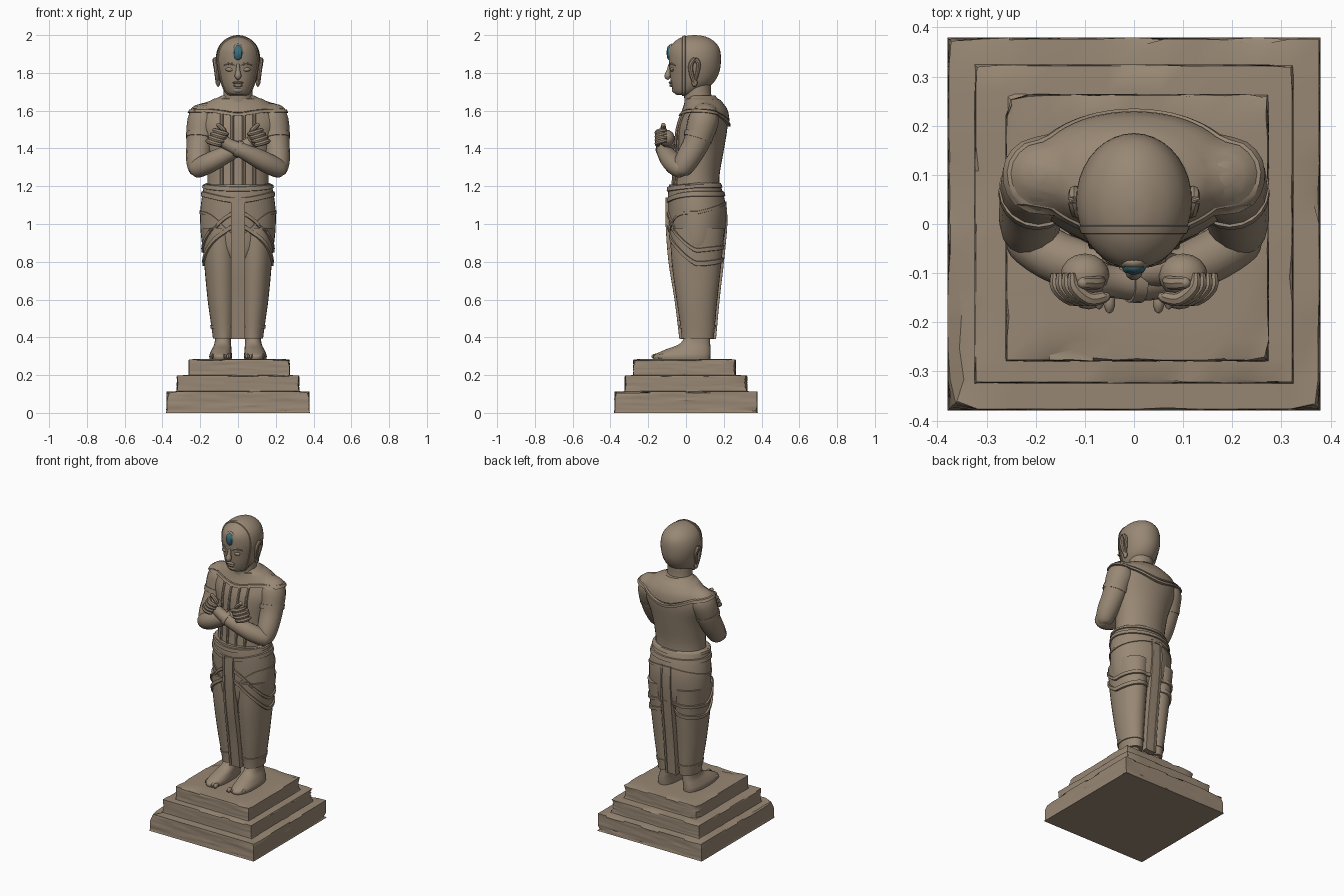
import bpy, bmesh, math, random
from mathutils import Vector, noise
from mathutils.bvhtree import BVHTree

if "Cube" in bpy.data.objects:
    bpy.data.objects.remove(bpy.data.objects["Cube"])

random.seed(4)
TAU = math.tau


def material(name, col):
    m = bpy.data.materials.new(name)
    m.diffuse_color = (*col, 1)
    m.use_nodes = True
    m.node_tree.nodes["Principled BSDF"].inputs["Base Color"].default_value = m.diffuse_color
    return m


STONE = material("tan_stone", (0.315, 0.245, 0.175))
TEAL = material("teal_gem", (0.045, 0.16, 0.20))


def finish(name, bm, mat=STONE, angle=40):
    bmesh.ops.recalc_face_normals(bm, faces=bm.faces[:])
    me = bpy.data.meshes.new(name)
    bm.to_mesh(me)
    bm.free()
    me.materials.append(mat)
    ob = bpy.data.objects.new(name, me)
    bpy.context.collection.objects.link(ob)
    bpy.ops.object.select_all(action='DESELECT')
    ob.select_set(True)
    bpy.context.view_layer.objects.active = ob
    bpy.ops.object.shade_smooth_by_angle(angle=math.radians(angle))
    return ob


def spline(pts, steps=4):
    """Smooth curve through tuples of any length."""
    out, n = [], len(pts)
    for i in range(n - 1):
        a, b, c, d = (pts[max(i - 1, 0)], pts[i], pts[i + 1], pts[min(i + 2, n - 1)])
        for s in range(steps):
            t = s / steps
            out.append([q + .5 * t * (r - p + t * (2*p - 5*q + 4*r - s4 + t * (3*(q - r) + s4 - p)))
                        for p, q, r, s4 in zip(a, b, c, d)])
    return out + [list(pts[-1])]


def skin(name, rings, closed_ends=True, mat=STONE):
    bm = bmesh.new()
    vs = [[bm.verts.new(p) for p in ring] for ring in rings]
    n = len(vs[0])
    for a, b in zip(vs, vs[1:]):
        for i in range(n):
            bm.faces.new((a[i], a[(i+1) % n], b[(i+1) % n], b[i]))
    if closed_ends:
        bm.faces.new(vs[0])
        bm.faces.new(vs[-1])
    return finish(name, bm, mat)


def spow(v, e):
    return math.copysign(abs(v) ** e, v)


def loft(name, secs, n=28, e=1.0, steps=4):
    """Stack of horizontal sections (z, cx, cy, rx, ry)."""
    return skin(name, [[(cx + rx * spow(math.cos(TAU*i/n), e), cy + ry * spow(math.sin(TAU*i/n), e), z)
                        for i in range(n)] for z, cx, cy, rx, ry in spline(secs, steps)])


def tube(name, pts, n=16):
    """Limb through points (x, y, z, radius)."""
    ps = spline(pts)
    whole = Vector(ps[-1][:3]) - Vector(ps[0][:3])
    ref = Vector((0, 1, 0)) if abs(whole.y) < .7 * whole.length else Vector((1, 0, 0))
    rings = []
    for i, p in enumerate(ps):
        t = (Vector(ps[min(i+1, len(ps)-1)][:3]) - Vector(ps[max(i-1, 0)][:3])).normalized()
        u = t.cross(ref).normalized()
        w = t.cross(u)
        rings.append([Vector(p[:3]) + p[3] * (u * math.cos(TAU*k/n) + w * math.sin(TAU*k/n)) for k in range(n)])
    return skin(name, rings)


def ball(name, loc, size, seg=16, mat=STONE):
    bm = bmesh.new()
    bmesh.ops.create_uvsphere(bm, u_segments=seg, v_segments=max(seg // 2, 4), radius=1)
    for v in bm.verts:
        v.co = Vector(a * b for a, b in zip(v.co, size)) + Vector(loc)
    return finish(name, bm, mat)


def surface(*obs):
    verts, polys = [], []
    for o in obs:
        k = len(verts)
        verts += [v.co.copy() for v in o.data.vertices]
        polys += [[k + i for i in p.vertices] for p in o.data.polygons]
    return BVHTree.FromPolygons(verts, polys)


def around_z(t, h):
    return Vector((0, .06, h)), Vector((math.cos(t), math.sin(t), 0))


def around_y(t, h):
    return Vector((0, h, 1.84)), Vector((math.cos(t), 0, math.sin(t)))


def band(name, tree, low, high, off=.009, axis=around_z, n=72, rows=5):
    """Raised cloth strip hugging a surface between two height rules."""
    rings = []
    for r in range(rows + 1):
        ring, edge = [], r in (0, rows)
        for i in range(n):
            t = TAU * i / n
            u = min(max((r - .5) / (rows - 1), 0), 1) if not edge else r / rows
            c, d = axis(t, low(t) + (high(t) - low(t)) * u)
            hit = tree.ray_cast(c + d, -d)[0] or c + d * .08
            ring.append(hit + d * (-.006 if edge else off))
        rings.append(ring)
    return skin(name, rings, False)


def slab(name, z0, z1, x0, x1, y0, y1, chip):
    """Stone step with worn, chipped edges."""
    bm = bmesh.new()
    bmesh.ops.create_cube(bm, size=2)
    bmesh.ops.subdivide_edges(bm, edges=bm.edges[:], cuts=11, use_grid_fill=True)
    for v in bm.verts:
        x, y, z = v.co
        rim = sum(abs(abs(c) - 1) < 1e-4 for c in v.co)
        p = Vector(((x0+x1)/2 + x*(x1-x0)/2, (y0+y1)/2 + y*(y1-y0)/2, (z0+z1)/2 + z*(z1-z0)/2))
        if rim > 1 and z > -.99:
            wear = .003 + chip * max(0, noise.noise(p * 9 + Vector((3, 1, 7)))) * random.uniform(.6, 1.2)
            side = Vector((x if abs(x) > .99 else 0, y if abs(y) > .99 else 0, 0))
            p -= side * wear
            if z > .99:
                p.z -= wear * .6
        elif rim == 1 and abs(z) < .99:
            p -= Vector((x if abs(x) > .99 else 0, y if abs(y) > .99 else 0, 0)) * chip * .12 * random.random()
        v.co = p
    return finish(name, bm, angle=35)


# Stepped pedestal
slab("pedestal_bottom", 0, .115, -.38, .38, -.38, .38, .05)
slab("pedestal_middle", .112, .2, -.325, .325, -.325, .325, .025)
slab("pedestal_top", .197, .285, -.262, .275, -.28, .265, .035)

# Torso, neck and hips
torso = loft("torso", [(1.12, 0, .05, .17, .13), (1.25, 0, .055, .162, .122), (1.4, 0, .072, .178, .13),
                       (1.52, 0, .088, .215, .132), (1.6, 0, .1, .2, .112), (1.645, 0, .092, .15, .09),
                       (1.68, 0, .08, .085, .075)], n=36)
loft("neck", [(1.6, 0, .075, .09, .08), (1.68, 0, .062, .077, .072), (1.78, 0, .06, .075, .075)])
hips = loft("hips", [(.8, 0, .055, .13, .1), (.86, 0, .057, .18, .132), (.95, 0, .06, .197, .148),
                     (1.06, 0, .06, .2, .154), (1.15, 0, .052, .19, .148), (1.21, 0, .045, .178, .135)], n=36)

# Legs, feet and arms, mirrored
legs, arms = [], []
for s, side in ((-1, "right"), (1, "left")):
    legs.append(loft(side + "_leg", [(.395, s*.077, .062, .056, .085), (.45, s*.078, .062, .062, .09),
                                     (.6, s*.084, .058, .077, .108), (.8, s*.09, .056, .09, .132),
                                     (.98, s*.095, .06, .1, .145)]))
    loft(side + "_foot", [(.28, s*.092, -.02, .058, .148), (.305, s*.092, -.02, .06, .15),
                          (.335, s*.087, .01, .052, .12), (.37, s*.08, .05, .044, .078),
                          (.44, s*.078, .065, .042, .06)], e=.85)
    for k in range(5):
        ball(f"{side}_toe_{k}", (s * (.05 + k*.021), -.158 + k*.008, .299), (.013 - k*.0012, .026, .015), 10)

    arms.append(tube(side + "_upper_arm", [(s*.13, .105, 1.6, .04), (s*.165, .1, 1.58, .07), (s*.187, .09, 1.54, .082),
                                           (s*.203, .055, 1.43, .07), (s*.212, .0, 1.33, .062),
                                           (s*.21, -.03, 1.275, .045), (s*.209, -.035, 1.25, .015)]))
    f = -.012 * s
    tube(side + "_forearm", [(s*.24, -.015, 1.28, .02), (s*.222, -.028, 1.29, .048), (s*.14, -.075, 1.33, .053),
                             (s*.03, -.102 + f, 1.385, .042), (s*-.04, -.105 + f, 1.415, .034),
                             (s*-.08, -.105 + f, 1.44, .034)])
    tube(side + "_armband", [(s*.197, .069, 1.475, .079), (s*.2, .061, 1.45, .077)], 20)
    tube(side + "_bracelet", [(s*.012, -.104 + f, 1.393, .045), (s*-.012, -.105 + f, 1.403, .043)], 20)

    # Closed hand with curled fingers and thumb
    hx = -s * .1
    ball(side + "_fist", (hx, -.105, 1.455), (.05, .045, .045))
    for k in range(4):
        z = 1.428 + k * .019
        x = hx + s * (k - 1.5) * .012
        tube(f"{side}_finger_{k}", [(x - s*.045, -.1, z + .012, .007), (x - s*.04, -.128, z + .01, .013),
                                    (x - s*.01, -.152, z, .014), (x + s*.022, -.148, z - .008, .012),
                                    (x + s*.028, -.14, z - .008, .004)], 8)
    tube(side + "_thumb", [(hx + s*.03, -.11, 1.46, .012), (hx + s*.025, -.12, 1.495, .014),
                           (hx - s*.005, -.12, 1.525, .012), (hx - s*.012, -.12, 1.532, .003)], 8)

# Long hanging panels, front and back
for nm, sec in (("front", [(.39, -.012), (.6, -.038), (.8, -.07), (1.0, -.085), (1.14, -.085)]),
                ("back", [(.39, .136), (.6, .155), (.8, .178), (1.0, .196), (1.12, .19)])):
    d = -1 if nm == "front" else 1
    loft(nm + "_panel", [(z, 0, y, .037, .018) for z, y in sec], n=24, e=.2)
    for k in (-1, 1):
        loft(f"{nm}_panel_border_{k}", [(z, k*.031, y + d*.017, .007, .006) for z, y in sec], n=8, e=.4)

# Cloth wrapped on the body
skirt = surface(hips, torso, *legs)


def front(t):
    return max(0, -math.sin(t))


def rear(t):
    return max(0, math.sin(t))


def strip(name, z, h, off=.009, tree=skirt):
    band(name, tree, lambda t: z(t) - h/2, lambda t: z(t) + h/2, off)


strip("waist_belt", lambda t: 1.205 - .02*front(t), .03, .008)
strip("lower_belt", lambda t: 1.16 - .035*front(t)**2, .032, .008)
strip("hip_sash_upper", lambda t: .86 + .2*front(t)**1.5 + .02*rear(t), .026, .009)
strip("hip_sash_lower", lambda t: .79 + .2*front(t)**1.5 + .03*rear(t)**2, .03, .01)
strip("hip_fold", lambda t: 1.06 - .13*front(t)**4 + .05*rear(t), .018, .005)
for leg, s in zip(legs, (-1, 1)):
    tree = surface(leg)

    def ring_axis(t, h, s=s):
        return Vector((s*.078, .062, h)), Vector((math.cos(t), math.sin(t), 0))
    band(f"hem_{s}", tree, lambda t: .445, lambda t: .468, .005, ring_axis, 32)

# Shawl on the shoulders, with hanging strands on the chest
upper = surface(torso, *arms)
band("shawl", upper, lambda t: 1.605 - .07*rear(t)**2 - .02*front(t)**2, lambda t: 1.668, .01, rows=7)
strip("shawl_rim", lambda t: 1.6 - .075*rear(t)**2 - .02*front(t)**2, .02, .015, upper)
for x in (-.085, -.03, .03, .085):
    pts = []
    for k in range(9):
        z = 1.2 + k * .05
        hit = upper.ray_cast(Vector((x, -1, z)), Vector((0, 1, 0)))[0]
        pts.append((x, hit.y, z, .009))
    tube(f"chest_strand_{x}", pts, 8)

# Head and face
head = loft("head", [(1.682, 0, -.01, .035, .035), (1.695, 0, .0, .062, .064), (1.74, 0, .03, .09, .108),
                     (1.8, 0, .045, .108, .13), (1.87, 0, .047, .118, .138), (1.93, 0, .045, .107, .132),
                     (1.97, 0, .045, .078, .1), (1.993, 0, .045, .038, .055), (2.0, 0, .045, .005, .007)], n=36)
scalp = surface(head)
band("hair_band", scalp, lambda t: -.022, lambda t: -.002, .005, around_y, 56)
tube("nose", [(0, -.085, 1.845, .008), (0, -.092, 1.81, .012), (0, -.097, 1.782, .018), (0, -.088, 1.768, .008)], 10)
ball("upper_lip", (0, -.08, 1.748), (.03, .012, .008), 12)
ball("lower_lip", (0, -.076, 1.734), (.024, .012, .009), 12)
ball("chin", (0, -.055, 1.71), (.03, .02, .018), 12)
for s, side in ((-1, "right"), (1, "left")):
    ball(side + "_eye", (s*.042, -.072, 1.818), (.024, .012, .011), 12)
    tube(side + "_brow", [(s*.012, -.084, 1.838, .005), (s*.042, -.078, 1.85, .007), (s*.075, -.054, 1.838, .004)], 8)
    tube(side + "_ear", [(s*.108, .045, 1.745, .01), (s*.112, .03, 1.79, .012), (s*.117, .025, 1.84, .013),
                         (s*.122, .045, 1.872, .012), (s*.121, .066, 1.85, .012), (s*.114, .06, 1.8, .01),
                         (s*.108, .045, 1.75, .008)], 8)
    ball(side + "_ear_lobe", (s*.105, .045, 1.748), (.012, .016, .022), 10)

# Forehead jewel
ball("forehead_setting", (0, -.078, 1.905), (.033, .018, .05), 12)
ball("forehead_gem", (0, -.086, 1.906), (.027, .018, .043), 8, TEAL)
